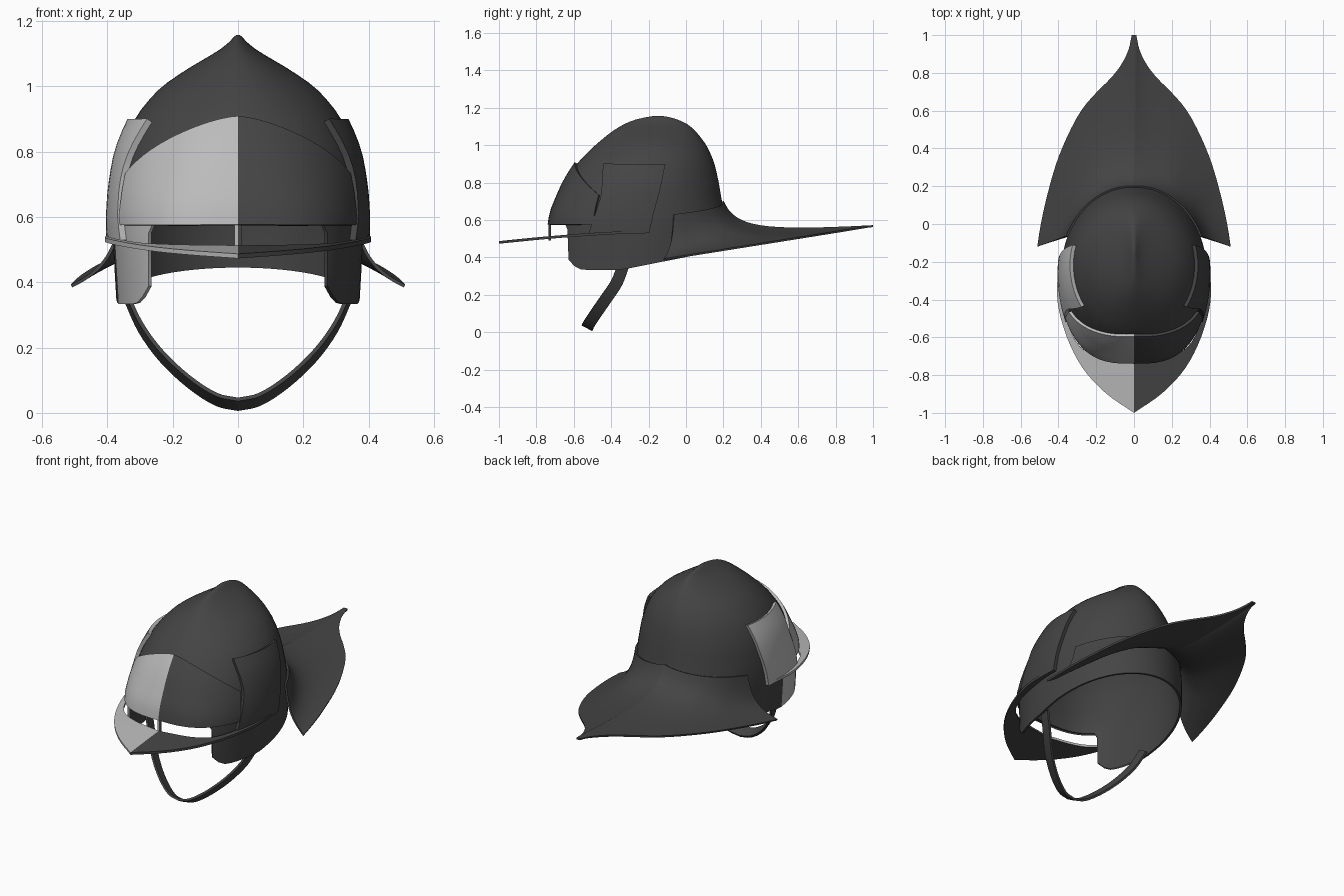
import bpy, bmesh, math
from mathutils import Vector as V

if "Cube" in bpy.data.objects:
    bpy.data.objects.remove(bpy.data.objects["Cube"])

def material(name, v):
    m = bpy.data.materials.new(name)
    m.diffuse_color = (v, v, v, 1)
    m.use_nodes = True
    m.node_tree.nodes["Principled BSDF"].inputs["Base Color"].default_value = m.diffuse_color
    return m

LIGHT = material("light_grey", 0.5)
DARK = material("charcoal", 0.058)

# Dome sections: height, front y, back y, half width
DOME = [(.33, -.73, .225, .372), (.575, -.725, .213, .385), (.65, -.71, .203, .382),
        (.70, -.69, .192, .377), (.80, -.645, .175, .358), (.90, -.583, .152, .316),
        (.95, -.537, .133, .28), (1.0, -.485, .108, .232), (1.05, -.425, .072, .16),
        (1.08, -.385, .045, .11), (1.11, -.335, .01, .06), (1.135, -.275, -.04, .028),
        (1.15, -.21, -.09, .014), (1.157, -.165, -.135, .006)]

def curve(table, s):
    """Smooth interpolation of table rows; the first value is the parameter."""
    s = max(table[0][0], min(table[-1][0], s))
    i = 0
    while i < len(table) - 2 and s > table[i + 1][0]:
        i += 1
    a, b = table[i], table[i + 1]
    p, q = table[max(i - 1, 0)], table[min(i + 2, len(table) - 1)]
    h = b[0] - a[0]
    u = (s - a[0]) / h
    out = []
    for k in range(1, len(a)):
        m0 = (b[k] - p[k]) / (b[0] - p[0]) * h
        m1 = (q[k] - a[k]) / (q[0] - a[0]) * h
        out.append((2*u**3 - 3*u*u + 1) * a[k] + (u**3 - 2*u*u + u) * m0
                   + (3*u*u - 2*u**3) * b[k] + (u**3 - u*u) * m1)
    return out

def even(points, s):
    n = len(points) - 1
    return curve([(i / n, *p) for i, p in enumerate(points)], s)

def raw(t, z):
    """Point on the dome: t in radians, 0 at the front, pi at the back."""
    f, b, w = curve(DOME, z)
    k = max(0, min(1, (z - .6) / .4))
    s, c = math.sin(t), math.cos(t)
    p = .65 + .45 * k if c > 0 else 1 + .15 * k
    x = w * math.copysign(abs(s) ** p, s) if abs(s) > 1e-6 else 0
    return V((x, (f + b) / 2 - (b - f) / 2 * c, z))

def shell(deg, z, off=0.0):
    t, e = math.radians(deg), .02
    p = raw(t, z)
    if off:
        n = (raw(t + e, z) - raw(t - e, z)).cross(raw(t, z + e) - raw(t, z - e)).normalized()
        if n.dot(p - V((0, -.26, .5))) < 0:
            n = -n
        p = p + n * off
    return p

def build(name, rows, thick, wrap=False, keep=None, light=None, up=False, cap=False, offset=-1):
    """Grid surface with thickness; light(c) picks the light outer faces."""
    bm = bmesh.new()
    g = [[bm.verts.new(p) for p in r] for r in rows]
    n = len(rows[0])
    for i in range(len(g) - 1):
        for j in range(n if wrap else n - 1):
            if keep and not keep(i, j):
                continue
            k = (j + 1) % n
            bm.faces.new((g[i][j], g[i][k], g[i + 1][k], g[i + 1][j]))
    if cap:
        bm.faces.new(g[-1])
    bmesh.ops.remove_doubles(bm, verts=bm.verts, dist=1e-5)
    bmesh.ops.delete(bm, geom=[v for v in bm.verts if not v.link_faces], context='VERTS')
    bm.normal_update()
    total = 0
    for f in bm.faces:
        c = f.calc_center_median()
        total += f.calc_area() * (f.normal.z if up else f.normal.dot(c - V((0, -.26, .5))))
        f.material_index = 0 if light and light(c) else 1
    if total < 0:
        bmesh.ops.reverse_faces(bm, faces=bm.faces)
    me = bpy.data.meshes.new(name)
    bm.to_mesh(me)
    bm.free()
    me.materials.append(LIGHT)
    me.materials.append(DARK)
    ob = bpy.data.objects.new(name, me)
    bpy.context.collection.objects.link(ob)
    bpy.ops.object.select_all(action='DESELECT')
    ob.select_set(True)
    bpy.context.view_layer.objects.active = ob
    m = ob.modifiers.new("thickness", 'SOLIDIFY')
    m.thickness = thick
    m.offset = offset
    m.material_offset = 1
    bpy.ops.object.modifier_apply(modifier=m.name)
    bpy.ops.object.shade_smooth_by_angle(angle=math.radians(35))
    return ob

left = lambda c: c.x < 0

# Dome with cheek guards and face opening
half = [0, 7, 13, 19, 25, 30, 34, 36.5, 38.1] + [38.1 + 141.9 * i / 26 for i in range(1, 27)]
cols = half + [-a for a in half[-2:0:-1]]

def bottom(a):
    a, y = abs(a), shell(a, .575).y
    if a < 36:
        return .575
    if a < 38:
        return .55
    if y < -.55:
        return .335 + .06 * ((-.55 - y) / .08) ** 2
    return .333 + max(0, y + .35) * .2

rows = []
for f in (1, .67, .33):
    rows.append([shell(a, .575 + (bottom(a) - .575) * f) for a in cols])
rows += [[shell(a, .575 + .582 * math.sin(k / 24 * math.pi / 2)) for a in cols] for k in range(25)]

def keep(i, j):
    a, b = abs(cols[j]), abs(cols[(j + 1) % len(cols)])
    return i > 2 or max(a, b) > 36

build("helmet_dome", rows, .012, wrap=True, keep=keep, cap=True,
      light=lambda c: c.x < 0 and c.z < .575 and c.y < -.35)

# Front plate with arched top edge
front = [60 * i / 14 for i in range(-14, 15)]
rows = []
for k in range(9):
    rows.append([shell(a, .575 + (.325 - .17 * (abs(a) / 60) ** 1.6) * k / 8, .015) for a in front])
build("front_plate", rows, .016, light=left)

# Raised side plates
EDGE = [(.53, 57, 97), (.64, 61, 100), (.74, 62, 103), (.89, 55, 106)]
for sx, side in ((1, "right"), (-1, "left")):
    rows = []
    for k in range(11):
        z = .53 + .36 * k / 10
        f, b = curve(EDGE, z)
        rows.append([shell(sx * (f + (b - f) * j / 10), z, .02) for j in range(11)])
    build("side_plate_" + side, rows, .02, light=left)

def mirrored(pts):
    """Centre-to-side points made into a full left-to-right run."""
    return [V((-p[0], *p[1:])) for p in pts[:0:-1]] + [V(p) for p in pts]

# Pointed front brim
outer = [(0, -1), (.15, -.895), (.27, -.765), (.355, -.6), (.405, -.41), (.402, -.22)]
inner = [(0, -.735), (.18, -.705), (.285, -.65), (.345, -.54), (.372, -.4), (.38, -.22)]
rows = []
for k in range(5):
    pts = []
    for i in range(21):
        o, n = even(outer, i / 20), even(inner, i / 20)
        x, y = (n[c] + (o[c] - n[c]) * k / 4 for c in (0, 1))
        pts.append((x, y, .487 + .056 * (1 - (1 - (y + 1) / .78) ** 1.5)))
    rows.append(mirrored(pts))
build("front_brim", rows, .014, light=left, up=True)

# Small bracket joining the front plate and brim
rows = [[V((-.011, -.733, z)), V((0, -.735, z)), V((.011, -.733, z))] for z in (.49, .59)]
build("brim_bracket", rows, .012, light=left)

# Flared neck guard with drawn-out tail
tail = [(.012, 1), (.03, .92), (.07, .84), (.125, .77), (.2, .695), (.28, .6),
        (.355, .46), (.415, .31), (.465, .13), (.495, -.01), (.512, -.12)]
M = 30
grid = []
for i in range(M + 1):
    u = i / M
    x, y = even(tail, u)
    if i == 0:
        x = 0
    p1 = V((x, y, .393 + .16 * (y + .12)))
    p0 = shell(180 - 66 * u, .7 - .07 * u ** .8, .01)
    d, dz = p1 - p0, p0.z - p1.z
    c1 = p0 + d * (.075 + .03 * u)
    c2 = p0 + d * (.25 + .1 * u)
    c1.z = p1.z + dz * (-.1 + .55 * u)
    c2.z = p1.z + dz * (-.24 + .44 * u)
    col = []
    for k in range(17):
        t = k / 16
        s = 1 - t
        col.append(p0 * s**3 + c1 * (3*s*s*t) + c2 * (3*s*t*t) + p1 * t**3)
    grid.append(col)
# blunt tip: a narrow extra strip beside the centre line
strip = [p + V((.012 * k / 16, 0, 0)) for k, p in enumerate(grid[0])]
grid.insert(1, strip)
rows = [mirrored([tuple(c[k]) for c in grid]) for k in range(17)]
build("neck_guard", rows, .01, up=True)

# Chin strap
path = [(0, -.53, .021), (.07, -.523, .037), (.155, -.487, .092), (.24, -.432, .172),
        (.305, -.372, .262), (.35, -.335, .36)]
run = mirrored([tuple(even(path, i / 20)) for i in range(21)])
rows = [[p + V((0, .028, -.015)) * s for p in run] for s in (-1, 0, 1)]
build("chin_strap", rows, .012)
